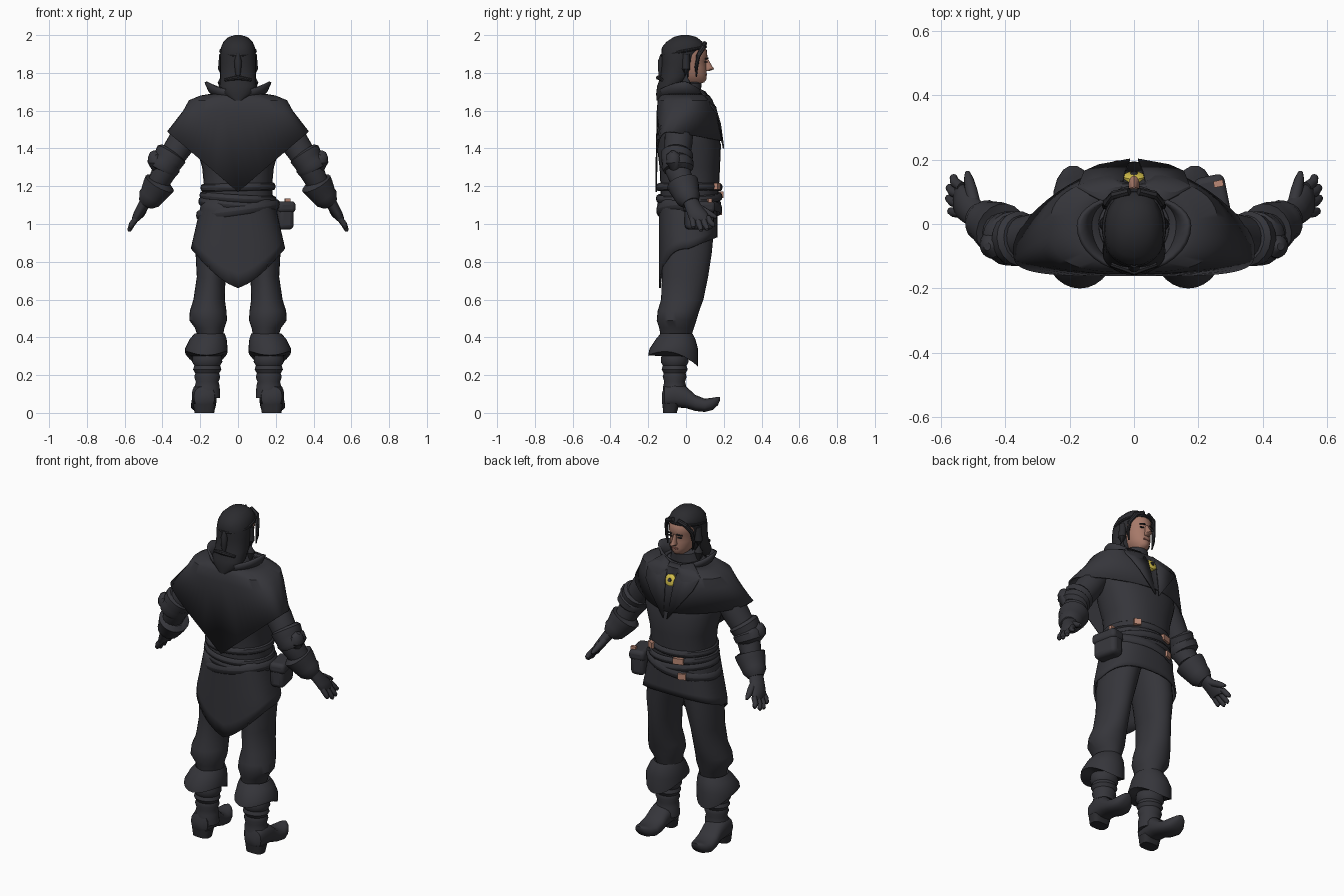
import bpy, bmesh, math
from mathutils import Vector


def mat(name, rgb):
    m = bpy.data.materials.new(name)
    m.diffuse_color = (*rgb, 1)
    return m


CLOTH = mat("charcoal cloth", (0.036, 0.036, 0.043))
HAIR = mat("black hair", (0.024, 0.024, 0.028))
SKIN = mat("skin", (0.38, 0.19, 0.14))
LIP = mat("lips", (0.26, 0.10, 0.08))
COPPER = mat("copper", (0.50, 0.25, 0.18))
GOLD = mat("gold", (0.65, 0.52, 0.07))


def make(name, verts, faces, m, thick=0):
    me = bpy.data.meshes.new(name)
    me.from_pydata([tuple(v) for v in verts], [], faces)
    bm = bmesh.new()
    bm.from_mesh(me)
    bmesh.ops.recalc_face_normals(bm, faces=bm.faces)
    bm.to_mesh(me)
    bm.free()
    me.materials.append(m)
    o = bpy.data.objects.new(name, me)
    bpy.context.collection.objects.link(o)
    if thick:
        s = o.modifiers.new("thickness", 'SOLIDIFY')
        s.thickness = thick
    return o


def surf(name, rows, fn, m, n=28, cap=True, thick=0):
    """Skin a stack of closed rings; fn(row, angle) gives a point."""
    v = [fn(i, 2 * math.pi * j / n) for i in range(rows) for j in range(n)]
    f = [(i * n + j, i * n + (j + 1) % n, (i + 1) * n + (j + 1) % n, (i + 1) * n + j)
         for i in range(rows - 1) for j in range(n)]
    if cap:
        f += [tuple(range(n)), tuple(range((rows - 1) * n, rows * n))]
    return make(name, v, f, m, thick)


def sup(a, e=2.0):
    c, s = math.cos(a), math.sin(a)
    return math.copysign(abs(c) ** (2 / e), c), math.copysign(abs(s) ** (2 / e), s)


def loft(name, rings, m, e=2.0, dz=None, **k):
    """Rings are (z, cx, cy, rx, ry); dz(row, angle) shifts heights."""
    def fn(i, a):
        z, cx, cy, rx, ry = rings[i]
        x, y = sup(a, e)
        return cx + rx * x, cy + ry * y, z + (dz(i, a) if dz else 0)
    return surf(name, len(rings), fn, m, **k)


def tube(name, pts, m, n=14, **k):
    """Points are (x, y, z, radius)."""
    p = [Vector(q[:3]) for q in pts]

    def fn(i, a):
        d = p[min(i + 1, len(p) - 1)] - p[max(i - 1, 0)]
        q = d.to_track_quat('Z', 'Y')
        return p[i] + q @ Vector((math.cos(a), math.sin(a), 0)) * pts[i][3]
    return surf(name, len(p), fn, m, n=n, **k)


def box(name, c, size, m, rot=(0, 0, 0), bevel=0.0):
    v = [(x * size[0] / 2, y * size[1] / 2, z * size[2] / 2)
         for x in (-1, 1) for y in (-1, 1) for z in (-1, 1)]
    o = make(name, v, [(0, 1, 3, 2), (4, 6, 7, 5), (0, 4, 5, 1), (2, 3, 7, 6), (0, 2, 6, 4), (1, 5, 7, 3)], m)
    o.location, o.rotation_euler = c, rot
    if bevel:
        b = o.modifiers.new("bevel", 'BEVEL')
        b.width, b.segments = bevel, 3
    return o


def belt(name, z, rx, ry, h, tilt_x, tilt_y, r=0.012):
    def fn(i, a):
        x, y = rx * math.cos(a), ry * math.sin(a)
        t = i * math.pi / 4
        g = 1 + r * math.cos(t) / rx
        return x * g, 0.017 + y * g, z + tilt_x * x + tilt_y * y + h / 2 * math.sin(t)
    surf(name, 9, fn, CLOTH, n=36, cap=False)


# torso and tunic skirt with pointed tail
loft("torso", [(1.08, 0, .015, .19, .15), (1.2, 0, .02, .18, .155), (1.3, 0, .02, .19, .16), (1.42, 0, .015, .225, .17),
               (1.53, 0, 0, .235, .15), (1.62, 0, -.01, .2, .125), (1.7, 0, -.01, .09, .08)], CLOTH, e=2.3)


def skirt(i, a):
    t = i / 6
    x, y = sup(a, 2.6)
    hem = .87 + .06 * y if y > 0 else .66 + .21 * min(1, abs(x) ** 1.4)
    z = 1.13 + (hem - 1.13) * t
    return x * (.19 + .06 * min(1, (1.13 - z) / .26)), .012 + y * .155, z


surf("tunic_skirt", 7, skirt, CLOTH, n=48, cap=False, thick=.01)


# shoulder cape: flat wide back with a long point, narrower front
def cape(i, a):
    rx, yf, yb, z, ef, eb, cy = [(.11, .09, .12, 1.695, 2, 2, 0), (.2, .125, .135, 1.68, 2.3, 2.3, 0), (.26, .145, .15, 1.655, 2.4, 3, 0),
                                 (.29, .185, .135, 1.6, 2.1, 3.2, -.02), (.375, .265, .09, 1.49, 1.55, 4, -.072)][i]
    front = math.sin(a) > 0
    x, y = sup(a, ef if front else eb)
    if i == 4:
        z = 1.49 - .05 * y if front else 1.17 + .32 * min(1, abs(x))
    dent = .028 * math.exp(-(x * rx / .04) ** 2) if front and i in (2, 3) else 0
    return x * rx, cy + y * (yf if front else yb) - dent, z


surf("shoulder_cape", 5, cape, CLOTH, n=64, cap=False, thick=.008)


# flared standing collar
def collar(i, a):
    x, y = sup(a)
    r = [(.11, .09, .12), (.145, .088, .128), (.165, .085, .13)][i]
    top = 1.71 + .045 * x * x - .015 * max(y, 0)
    return x * r[0], y * (r[1] if y > 0 else r[2]) - .005, 1.665 + (top - 1.665) * i / 2


surf("collar", 3, collar, CLOTH, n=32, cap=False, thick=.014)
loft("neck_scarf", [(1.66, 0, -.01, .1, .09), (1.71, 0, -.005, .085, .085), (1.745, 0, 0, .072, .082), (1.752, 0, 0, .06, .07)], CLOTH)

# lapels and brooch
for s in (-1, 1):
    make("lapel", [(s * x, y, z) for x, y, z in [(.1, .075, 1.715), (.175, .115, 1.66), (.155, .165, 1.59), (.11, .185, 1.53),
                                                 (.012, .203, 1.4), (.03, .158, 1.62), (.04, .105, 1.7)]],
         [(0, 1, 2), (0, 2, 6), (2, 3, 5), (2, 5, 6), (3, 4, 5)], CLOTH, .008)
tube("brooch", [(0, .133, 1.607, .034), (0, .15, 1.613, .034), (0, .156, 1.615, .024)], GOLD, n=20)
tube("brooch_gem", [(0, .154, 1.614, .012), (0, .161, 1.616, .01)], CLOTH, n=12)

# belts, buckles and pouch
belt("upper_belt", 1.195, .187, .166, .04, .02, .0)
belt("middle_belt", 1.14, .192, .166, .04, -.06, .03)
belt("lower_belt", 1.075, .21, .165, .05, .14, .02)
belt("hip_sash", 1.1, .198, .16, .045, -.1, 0)
for x, y, z, w in [(.115, .166, 1.2, .04), (-.075, .18, 1.155, .06), (-.095, .173, 1.065, .045)]:
    box("buckle", (x, y, z), (w, .02, .035), COPPER, (0, 0, -x * 4))
box("pouch", (.243, .07, 1.045), (.085, .15, .15), CLOTH, (0, 0, .2), .025)
box("pouch_flap", (.246, .07, 1.09), (.095, .16, .06), CLOTH, (0, 0, .2), .02)
box("pouch_buckle", (.262, .125, 1.12), (.03, .02, .03), COPPER, (0, 0, .2))

for s in (-1, 1):
    # baggy trousers
    loft("trouser_leg", [(z, s * x, y, rx, ry) for z, x, y, rx, ry in [
        (1.0, .1, .01, .1, .14), (.85, .13, .005, .095, .132), (.72, .142, -.005, .076, .122), (.6, .153, -.02, .083, .112),
        (.54, .158, -.04, .097, .11), (.49, .158, -.05, .1, .105), (.45, .15, -.05, .078, .092), (.38, .145, -.055, .06, .075)]], CLOTH)
    # folded boot cuff with wavy hem
    loft("boot_cuff", [(z, s * x, y, rx, ry) for z, x, y, rx, ry in [
        (.40, .15, -.05, .06, .07), (.42, .15, -.05, .08, .085), (.39, .158, -.055, .098, .105),
        (.34, .168, -.065, .113, .128), (.275, .168, -.068, .112, .132), (.3, .165, -.06, .07, .07)]], CLOTH, cap=False,
         dz=lambda i, a: (-.03 * math.sin(a) + .045 * math.cos(a) ** 2) if i == 4 else 0)
    # wrinkled boot shaft
    loft("boot_shaft", [(z, s * .163, -.06, r, r * .92) for z, r in [
        (.36, .07), (.29, .078), (.27, .08), (.25, .068), (.23, .075), (.21, .063), (.19, .069), (.165, .06), (.14, .066), (.08, .068)]], CLOTH)
    # foot with curled toe: (y, bottom, top, half width)
    foot = [(-.128, .05, .1, .03), (-.115, .03, .14, .055), (-.06, .03, .16, .066), (0, .025, .14, .064), (.05, .01, .095, .066),
            (.1, .005, .075, .066), (.14, .015, .08, .052), (.168, .04, .085, .032), (.18, .065, .085, .012)]

    def foot_fn(i, a):
        y, b, t, w = foot[i]
        cx, cz = sup(a, 2.5)
        return s * (.178 + .06 * max(y, 0)) + w * cx, y, (b + t) / 2 + (t - b) / 2 * cz
    surf("foot", len(foot), foot_fn, CLOTH, n=20)
    loft("boot_heel", [(0, s * .178, -.085, .052, .036), (.05, s * .178, -.08, .06, .045)], HAIR, e=3)

    # sleeve, elbow band, gauntlet
    def arm(name, pts, n=18):
        tube(name, [(s * x, y, z, r) for x, y, z, r in pts], CLOTH, n=n)
    arm("sleeve", [(.2, -.03, 1.57, .07), (.25, -.035, 1.51, .075), (.3, -.04, 1.43, .075), (.34, -.045, 1.37, .07),
                   (.385, -.045, 1.29, .068), (.43, -.015, 1.2, .055)])
    arm("elbow_band", [(.345, -.045, 1.38, .072), (.352, -.046, 1.37, .086), (.37, -.05, 1.34, .082), (.375, -.05, 1.33, .078),
                       (.385, -.045, 1.315, .086), (.398, -.04, 1.29, .08), (.402, -.04, 1.28, .06)])
    arm("elbow_pad", [(.455, -.07, 1.385, .012), (.445, -.07, 1.365, .035), (.435, -.065, 1.335, .045), (.43, -.055, 1.295, .03), (.43, -.05, 1.27, .01)])
    arm("gauntlet_cuff", [(.41, -.02, 1.225, .06), (.414, -.018, 1.215, .085), (.43, -.008, 1.19, .08), (.455, .005, 1.15, .068),
                          (.468, .013, 1.135, .066), (.485, .025, 1.11, .045)])
    # gloved hand
    loft("palm", [(z, s * x, y, rx, ry) for z, x, y, rx, ry in [(1.14, .47, .015, .042, .045), (1.1, .497, .035, .036, .046),
                  (1.06, .522, .058, .03, .054), (1.03, .537, .07, .025, .056), (1.015, .543, .075, .016, .048)]], CLOTH, n=18)
    for y0, tip in [(.115, (.56, .145, .985)), (.088, (.573, .113, .965)), (.06, (.575, .08, .96)), (.034, (.568, .04, .975))]:
        x, y, z = tip
        arm("finger", [(.535, y0, 1.035, .016), ((.54 + x) / 2 + .006, (y0 + y) / 2, (1.03 + z) / 2, .0155), (x, y, z + .008, .012), (x, y, z, .006)], 10)
    arm("thumb", [(.495, .06, 1.09, .02), (.505, .105, 1.065, .019), (.513, .14, 1.045, .015), (.517, .162, 1.035, .007)], 10)

    # loose hair strands, eyes, brows
    tube("face_strand", [(s * x, y, z, r) for x, y, z, r in [(.015, .1, 1.957, .012), (.062, .09, 1.935, .014), (.085, .065, 1.89, .012),
                         (.09, .055, 1.83, .01), (.082, .055, 1.78, .004)]], HAIR, n=8)
    tube("side_lock", [(s * x, y, z, r) for x, y, z, r in [(.08, 0, 1.9, .02), (.085, 0, 1.82, .022), (.085, .0, 1.75, .024), (.08, 0, 1.7, .01)]], HAIR, n=10)
    box("eye", (s * .031, .105, 1.858), (.022, .008, .006), HAIR, (0, 0, -s * .35))
    box("eyebrow", (s * .032, .11, 1.876), (.034, .007, .006), HAIR, (0, s * .1, -s * .35))

# head and face
loft("head", [(z, 0, y, rx, ry) for z, y, rx, ry in [(1.68, -.01, .058, .06), (1.74, 0, .055, .065), (1.75, .035, .035, .062), (1.765, .035, .048, .073),
              (1.79, .03, .062, .08), (1.83, .022, .07, .087), (1.862, .016, .072, .09), (1.88, .014, .076, .1), (1.92, .01, .078, .1),
              (1.96, 0, .065, .08), (1.98, 0, .03, .04)]], SKIN)
loft("nose", [(1.81, 0, .11, .014, .015), (1.82, 0, .118, .018, .032), (1.835, 0, .112, .013, .027), (1.875, 0, .1, .008, .016)], SKIN, n=12)
box("mouth", (0, .106, 1.79), (.042, .012, .01), LIP, bevel=.004)

# swept hair, headband and tied tail
loft("hair", [(z, 0, y, rx, ry) for z, y, rx, ry in [(2.0, -.005, .015, .02), (1.99, -.005, .05, .06), (1.965, -.008, .077, .095), (1.935, -.012, .09, .116),
              (1.90, -.03, .094, .1), (1.85, -.04, .094, .088), (1.78, -.055, .094, .08), (1.73, -.085, .098, .068),
              (1.69, -.11, .078, .048), (1.655, -.128, .028, .028)]], HAIR, e=2.2)
tube("headband", [(.092 * math.cos(t), -.012 + .115 * math.sin(t), 1.915 + .022 * math.sin(t), .008)
                  for t in [2 * math.pi * k / 32 for k in range(33)]], HAIR, n=8)
tube("hair_tail", [(0, -.125, 1.9, .01), (0, -.13, 1.86, .02), (0, -.132, 1.81, .016), (0, -.135, 1.77, .008)], HAIR, n=10)
tube("hair_tie", [(-.07, -.125, 1.762, .008), (0, -.147, 1.775, .012), (.07, -.125, 1.762, .008)], HAIR, n=8)

for o in bpy.data.objects:
    o.select_set(True)
bpy.context.view_layer.objects.active = bpy.data.objects["torso"]
bpy.ops.object.shade_smooth_by_angle(angle=math.radians(40))
